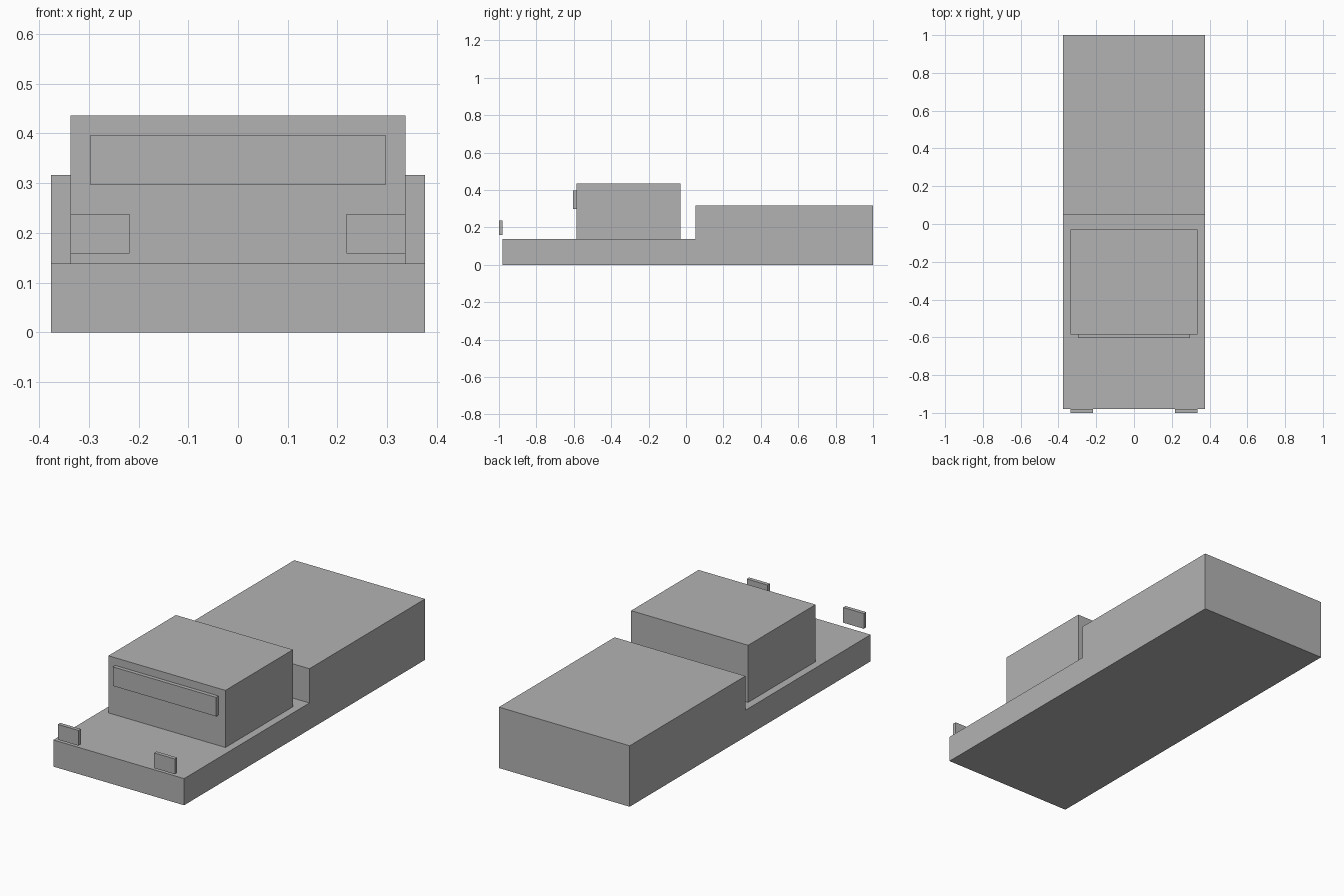
import bpy
import bmesh

if "Cube" in bpy.data.objects:
    bpy.data.objects.remove(bpy.data.objects["Cube"])

U = 2 / 101          # design unit: the model is 101 units long
FRONT = -1.0         # foremost y

grey = bpy.data.materials.new("plain_grey")
grey.diffuse_color = (0.45, 0.45, 0.45, 1)
grey.use_nodes = True
grey.node_tree.nodes["Principled BSDF"].inputs["Base Color"].default_value = grey.diffuse_color


def extrude_profile(name, profile, x0, x1):
    """Extrude a side profile of (distance from front, height) units along x."""
    bm = bmesh.new()
    face = bm.faces.new([bm.verts.new((x0 * U, FRONT + d * U, h * U)) for d, h in profile])
    moved = bmesh.ops.extrude_face_region(bm, geom=[face])["geom"]
    verts = [v for v in moved if isinstance(v, bmesh.types.BMVert)]
    bmesh.ops.translate(bm, verts=verts, vec=((x1 - x0) * U, 0, 0))
    bmesh.ops.recalc_face_normals(bm, faces=bm.faces)
    mesh = bpy.data.meshes.new(name)
    bm.to_mesh(mesh)
    bm.free()
    mesh.materials.append(grey)
    obj = bpy.data.objects.new(name, mesh)
    bpy.context.collection.objects.link(obj)
    return obj


def box(name, x0, x1, d0, d1, h0, h1):
    return extrude_profile(name, [(d0, h0), (d1, h0), (d1, h1), (d0, h1)], x0, x1)


# Low chassis with the raised cargo body in one piece
extrude_profile("chassis_and_cargo_body",
                [(1, 0), (101, 0), (101, 16), (53, 16), (53, 7), (1, 7)], -19, 19)

# Cab and windshield
box("cab", -17, 17, 21, 49, 7, 22)
box("windshield", -15, 15, 20, 21, 15, 20)

# Headlights hovering just ahead of the chassis
for side, x0 in (("left", -17), ("right", 11)):
    box(side + "_headlight", x0, x0 + 6, 0, 1, 8, 12)
